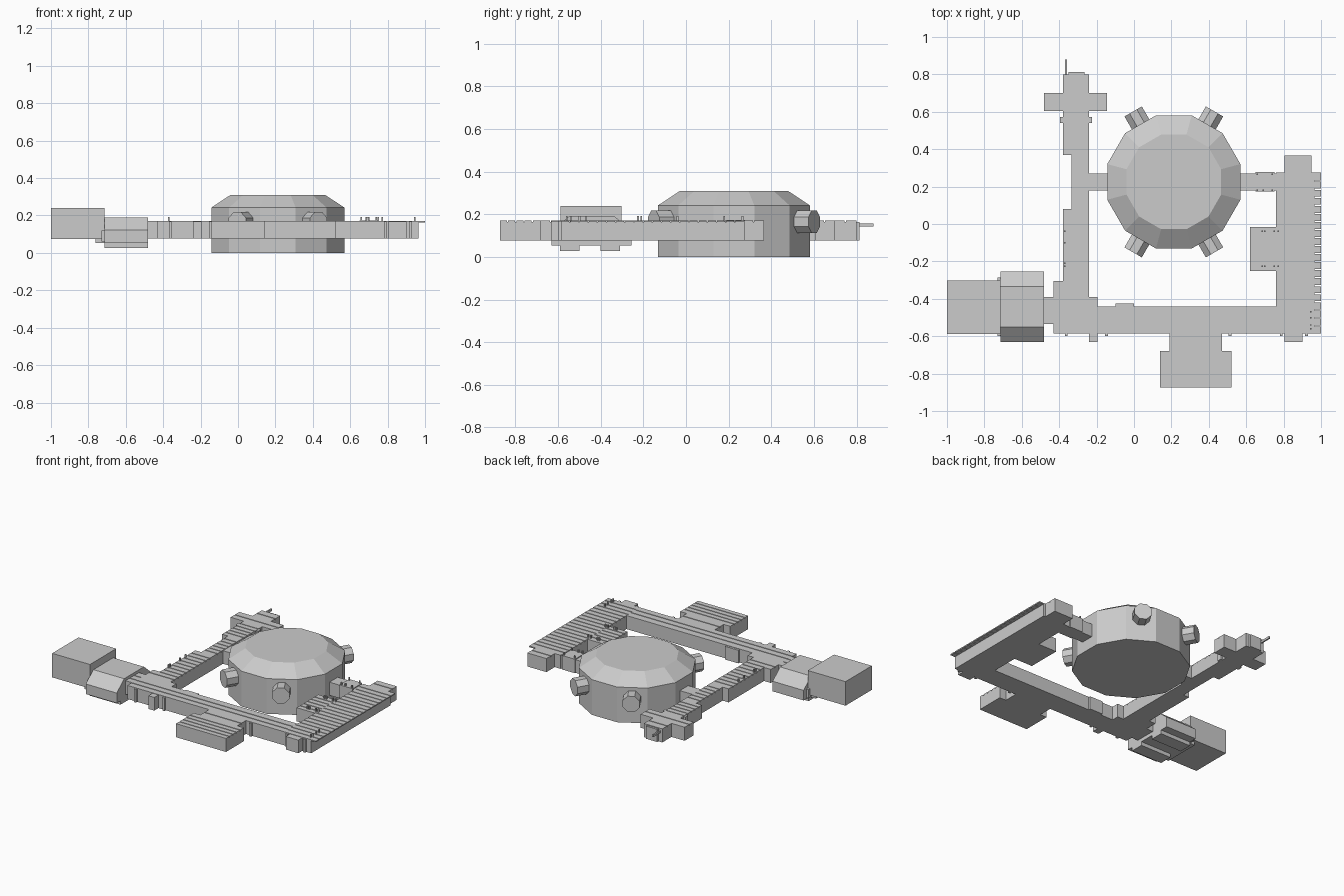
import bpy, bmesh, math
from mathutils import Matrix, Vector

if "Cube" in bpy.data.objects:
    bpy.data.objects.remove(bpy.data.objects["Cube"])

Z0, Z1, ROOF = 0.078, 0.163, 0.171   # corridor floor, wall top, roof top
CX, CY = 0.213, 0.225                # dome centre


def finish(name, bm):
    bmesh.ops.recalc_face_normals(bm, faces=bm.faces[:])
    me = bpy.data.meshes.new(name)
    bm.to_mesh(me)
    bm.free()
    ob = bpy.data.objects.new(name, me)
    bpy.context.collection.objects.link(ob)
    return ob


def add_box(bm, x0, x1, y0, y1, z0, z1):
    m = Matrix.Translation(((x0 + x1) / 2, (y0 + y1) / 2, (z0 + z1) / 2)) @ \
        Matrix.Diagonal((x1 - x0, y1 - y0, z1 - z0, 1))
    bmesh.ops.create_cube(bm, size=1, matrix=m)


def boxes(name, items):
    bm = bmesh.new()
    for b in items:
        add_box(bm, *b)
    return finish(name, bm)


def corridor(name, rects, overhang=0.0):
    """Solid walls plus a slatted roof for each plan rectangle."""
    boxes(name + "_walls", [(x0, x1 - (overhang if x1 > 0.99 else 0), y0, y1, Z0, Z1)
                            for x0, x1, y0, y1 in rects])
    bm = bmesh.new()
    for x0, x1, y0, y1 in rects:
        n = max(1, round((y1 - y0) / 0.042))
        step = (y1 - y0) / n
        for i in range(n):
            a = y0 + i * step
            add_box(bm, x0, x1, a, a + step - (0.006 if i < n - 1 else 0), Z1, ROOF)
    finish(name + "_roof_slats", bm)


def extrude_x(name, profile, x0, x1):
    bm = bmesh.new()
    f = bm.faces.new([bm.verts.new((x0, y, z)) for y, z in profile])
    r = bmesh.ops.extrude_face_region(bm, geom=[f])
    bmesh.ops.translate(bm, vec=(x1 - x0, 0, 0),
                        verts=[v for v in r["geom"] if isinstance(v, bmesh.types.BMVert)])
    return finish(name, bm)


# Twelve-sided dome: wall, sloped roof, flat top
bm = bmesh.new()
rings = []
for apothem, z in ((0.356, 0), (0.356, 0.242), (0.253, 0.31)):
    r = apothem / math.cos(math.pi / 12)
    rings.append([bm.verts.new((CX + r * math.cos(math.radians(15 + 30 * i)),
                                CY + r * math.sin(math.radians(15 + 30 * i)), z))
                  for i in range(12)])
for lo, hi in zip(rings, rings[1:]):
    for i in range(12):
        j = (i + 1) % 12
        bm.faces.new((lo[i], lo[j], hi[j], hi[i]))
bm.faces.new(rings[0])
bm.faces.new(rings[-1])
finish("dome", bm)

# Four octagonal ports on the dome
for k, deg in enumerate((60, 120, 240, 300)):
    d = Vector((math.cos(math.radians(deg)), math.sin(math.radians(deg)), 0))
    bm = bmesh.new()
    m = Matrix.Translation(Vector((CX, CY, 0.165)) + d * 0.385) @ \
        Matrix.Rotation(math.radians(deg), 4, 'Z') @ \
        Matrix.Rotation(math.pi / 2, 4, 'Y') @ Matrix.Rotation(math.pi / 8, 4, 'Z')
    bmesh.ops.create_cone(bm, cap_ends=True, segments=8, radius1=0.058, radius2=0.058,
                          depth=0.1, matrix=m)
    finish(f"dome_port_{k + 1}", bm)

# Links between dome and corridors
boxes("dome_links", [(-0.25, -0.13, 0.18, 0.27, Z0, 0.168),
                     (0.55, 0.77, 0.18, 0.27, Z0, 0.168),
                     (0.65, 0.75, 0.173, 0.277, Z0, 0.174)])

# Corridors
corridor("west_corridor", [(-0.38, -0.24, -0.39, 0.08), (-0.335, -0.24, 0.08, 0.37),
                           (-0.38, -0.24, 0.37, 0.605), (-0.48, -0.145, 0.605, 0.70),
                           (-0.38, -0.24, 0.70, 0.80), (-0.43, -0.38, -0.39, -0.305)])
corridor("south_corridor", [(-0.43, 0.76, -0.585, -0.44), (-0.43, -0.195, -0.44, -0.39),
                            (-0.48, -0.43, -0.535, -0.39)])
corridor("east_corridor", [(0.76, 1.0, -0.585, 0.275), (0.805, 0.95, 0.275, 0.365),
                           (0.62, 0.76, -0.25, -0.015)], overhang=0.035)
corridor("south_room", [(0.19, 0.47, -0.68, -0.585), (0.14, 0.52, -0.873, -0.68)])

# Small wall ribs, flanges and door
boxes("wall_ribs", [(-0.395, -0.225, 0.54, 0.572, Z0, 0.168),
                    (-0.24, -0.195, -0.63, -0.58, Z0, 0.168),
                    (0.805, 0.90, -0.63, -0.58, Z0, 0.168),
                    (-0.10, 0.0, -0.445, -0.425, Z0, 0.168)] +
      [(x, x + 0.015, -0.6, -0.58, Z0, 0.168) for x in (-0.37, -0.155, 0.505, 0.78, 0.915)])
boxes("north_door", [(-0.35, -0.265, 0.79, 0.813, Z0, 0.165)])
boxes("north_pole", [(-0.368, -0.358, 0.79, 0.88, 0.142, 0.157)])

# Short posts along the roof edges
posts = [(0.945, y) for y in (-0.56, -0.54, -0.50, -0.47)]
posts += [(x, y) for x in (0.685, 0.70, 0.75, 0.77) for y in (-0.225, -0.04)]
posts += [(-0.37, y) for y in (-0.225, -0.21, -0.10, -0.04)]
posts += [(0.66, 0.18), (0.69, 0.18), (0.74, 0.18), (0.66, 0.265), (0.74, 0.265)]
boxes("roof_posts", [(x - 0.004, x + 0.004, y - 0.004, y + 0.004, 0.16, 0.193)
                     for x, y in posts])

# West vehicle: cargo box, chamfered cabin, skirt and runners
boxes("cargo_box", [(-1.0, -0.713, -0.588, -0.303, 0.075, 0.24)])
extrude_x("cabin", [(-0.63, 0.053), (-0.63, 0.122), (-0.55, 0.19), (-0.335, 0.19),
                    (-0.255, 0.122), (-0.255, 0.053)], -0.715, -0.48)
boxes("cabin_skirt", [(-0.762, -0.70, -0.575, -0.32, 0.053, 0.08)])
extrude_x("cabin_side_fins", [(-0.60, 0.06), (-0.60, 0.12), (-0.285, 0.12), (-0.285, 0.06)],
          -0.73, -0.71)
boxes("runners", [(-0.715, -0.48, -0.59, -0.50, 0.027, 0.056),
                  (-0.715, -0.48, -0.40, -0.31, 0.027, 0.056)])
